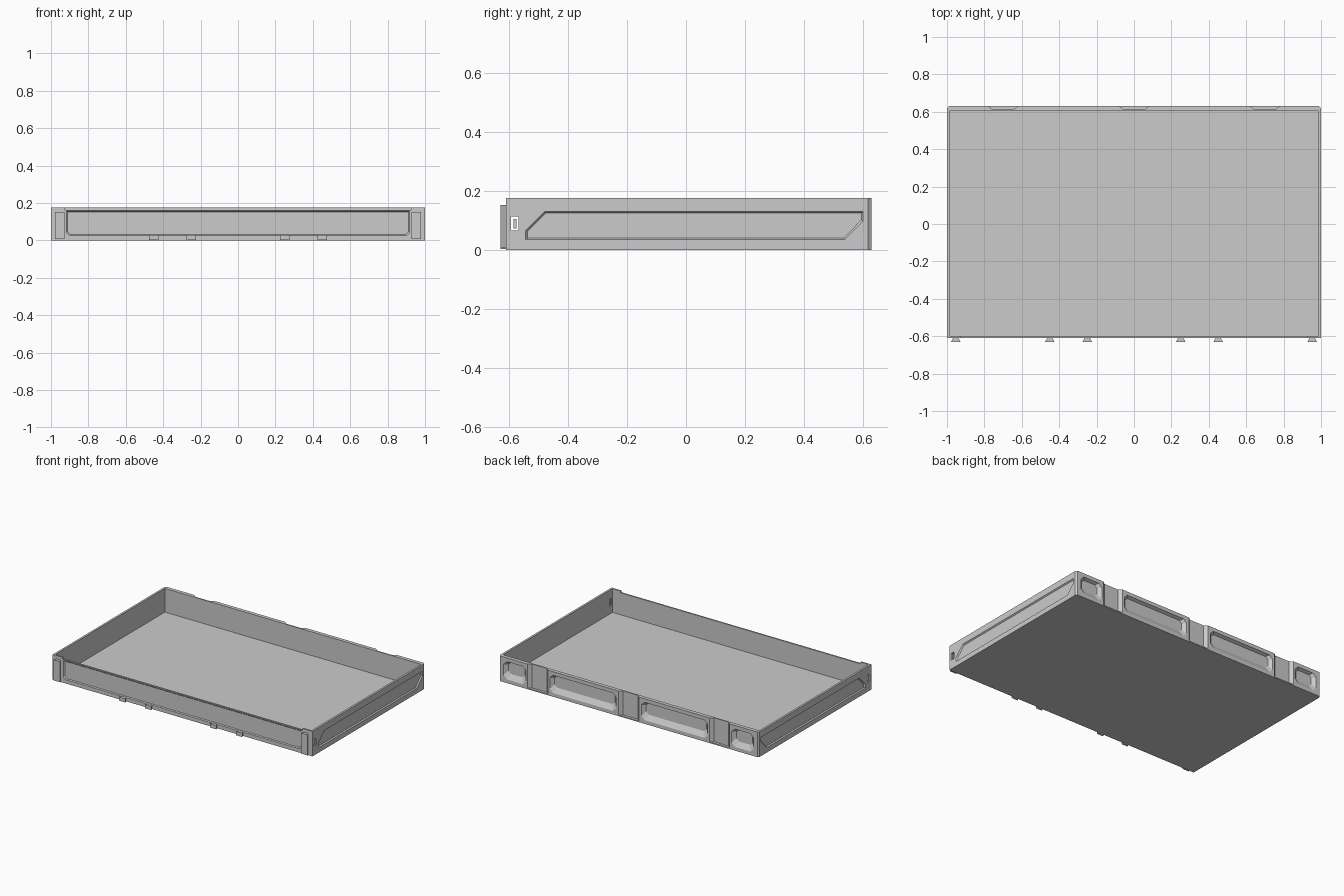
import bpy, bmesh

if "Cube" in bpy.data.objects:
    bpy.data.objects.remove(bpy.data.objects["Cube"])


def loft(name, ring_a, ring_b):
    """Solid between two matching rings of 3D points."""
    bm = bmesh.new()
    a = [bm.verts.new(p) for p in ring_a]
    b = [bm.verts.new(p) for p in ring_b]
    n = len(a)
    bm.faces.new(a)
    bm.faces.new(b[::-1])
    for i in range(n):
        bm.faces.new((a[i], b[i], b[(i + 1) % n], a[(i + 1) % n]))
    bmesh.ops.recalc_face_normals(bm, faces=bm.faces[:])
    me = bpy.data.meshes.new(name)
    bm.to_mesh(me)
    bm.free()
    ob = bpy.data.objects.new(name, me)
    bpy.context.collection.objects.link(ob)
    return ob


def prism(name, pts, z0, z1):
    return loft(name, [(x, y, z0) for x, y in pts], [(x, y, z1) for x, y in pts])


def box(name, x0, x1, y0, y1, z0, z1):
    return prism(name, [(x0, y0), (x1, y0), (x1, y1), (x0, y1)], z0, z1)


def cut(target, cutter):
    cutter.hide_render = True
    m = target.modifiers.new("cut", 'BOOLEAN')
    m.operation = 'DIFFERENCE'
    m.solver = 'EXACT'
    m.object = cutter
    bpy.context.view_layer.objects.active = target
    bpy.ops.object.modifier_apply(modifier=m.name)
    bpy.data.objects.remove(cutter)


# tray body with chamfered back corners, hollowed out
tray = prism("tray", [(-1, -0.61), (1, -0.61), (1, 0.618), (0.99, 0.63),
                      (-0.99, 0.63), (-1, 0.618)], 0, 0.175)
cut(tray, box("hollow", -0.986, 0.986, -0.599, 0.604, 0.01, 0.3))

# front wall: lowered top edge and sunk panel
cut(tray, box("front_notch", -0.925, 0.925, -0.7, -0.58, 0.163, 0.3))
panel = [(-0.92, 0.04), (-0.905, 0.025), (0.905, 0.025), (0.92, 0.04),
         (0.92, 0.158), (-0.92, 0.158)]
inner = [(x * 0.99, 0.09 + (z - 0.09) * 0.89) for x, z in panel]
cut(tray, loft("front_panel", [(x, -0.612, z) for x, z in panel],
               [(x, -0.604, z) for x, z in inner]))

# side walls: long angled recess and small latch window
outer = [(-0.545, 0.034), (-0.545, 0.065), (-0.48, 0.131),
         (0.602, 0.131), (0.602, 0.098), (0.538, 0.034)]
inner = [(-0.537, 0.04), (-0.537, 0.063), (-0.477, 0.124),
         (0.595, 0.124), (0.595, 0.101), (0.535, 0.04)]
for s in (-1, 1):
    cut(tray, loft("side_recess", [(s * 1.001, y, z) for y, z in outer],
                   [(s * 0.992, y, z) for y, z in inner]))
    cut(tray, box("window", min(s * 0.97, s * 1.02), max(s * 0.97, s * 1.02),
                  -0.593, -0.568, 0.065, 0.113))
    box("latch_tab", min(s * 0.986, s * 0.996), max(s * 0.986, s * 0.996),
        -0.586, -0.575, 0.073, 0.105)

# back wall: vertical dovetail channels
for c in (-0.7, 0, 0.7):
    cut(tray, prism("channel", [(c - 0.08, 0.632), (c - 0.057, 0.612),
                                (c + 0.057, 0.612), (c + 0.08, 0.632)], 0.008, 0.3))


# back wall: sloped pockets, two long and two short
def pocket(x0, x1):
    def ring(y, a, b, lo, hi, c):
        return [(a + c, y, lo), (b - c, y, lo), (b, y, lo + c), (b, y, hi - c),
                (b - c, y, hi), (a + c, y, hi), (a, y, hi - c), (a, y, lo + c)]
    cut(tray, loft("pocket", ring(0.632, x0, x1, 0.022, 0.15, 0.025),
                   ring(0.609, x0 + 0.025, x1 - 0.025, 0.06, 0.14, 0.018)))


for a, b in ((0.095, 0.61), (0.79, 0.965)):
    pocket(a, b)
    pocket(-b, -a)


# front dovetail tongues: tall at the corners, short along the bottom
def tongue(name, c, z0, z1):
    prism(name, [(c - 0.014, -0.6095), (c - 0.025, -0.63),
                 (c + 0.025, -0.63), (c + 0.014, -0.6095)], z0, z1)


for s in (-1, 1):
    tongue("corner_tongue", s * 0.953, 0.008, 0.152)
    for x in (0.25, 0.45):
        tongue("lower_tongue", s * x, 0.002, 0.028)
